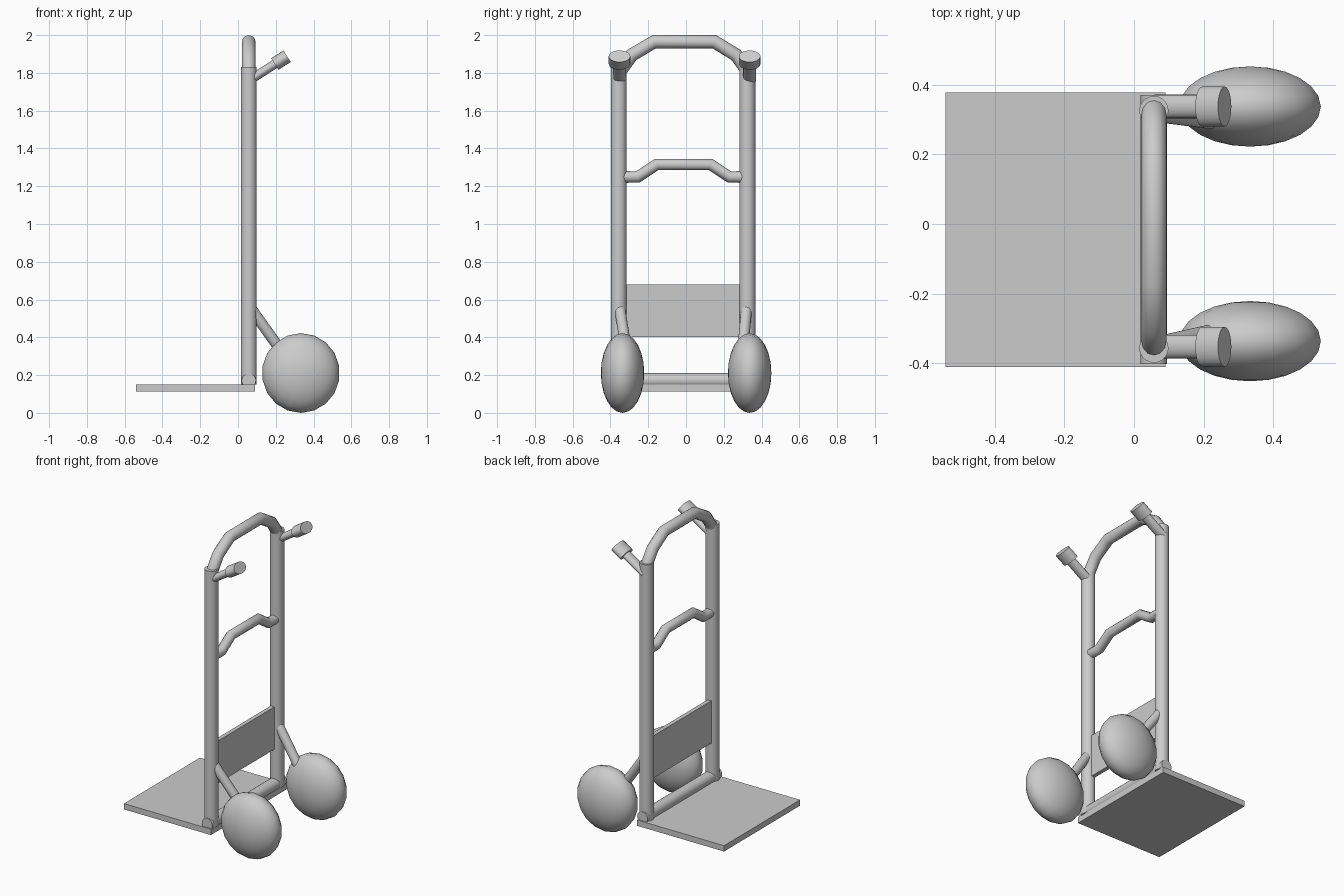
import bpy
import math
from mathutils import Vector, Matrix

cube = bpy.data.objects.get("Cube")
if cube:
    bpy.data.objects.remove(cube, do_unlink=True)

grey = bpy.data.materials.new("plain_grey")
grey.use_nodes = True
colour = (0.6, 0.6, 0.6, 1)
grey.diffuse_color = colour
grey.node_tree.nodes["Principled BSDF"].inputs["Base Color"].default_value = colour

FRAME_X = 0.057
RIGHT_Y, LEFT_Y = -0.356, 0.325   # upright centres


def finish(name, smooth=True):
    ob = bpy.context.object
    ob.name = name
    ob.data.materials.clear()
    ob.data.materials.append(grey)
    if smooth:
        bpy.ops.object.shade_smooth_by_angle(angle=math.radians(40))
    return ob


def box(name, low, high):
    low, high = Vector(low), Vector(high)
    bpy.ops.mesh.primitive_cube_add(size=1, location=(low + high) / 2)
    bpy.context.object.scale = high - low
    bpy.ops.object.transform_apply(location=False, rotation=False)
    return finish(name, False)


def rod(name, start, end, radius, side_radius=None, sides=20):
    """Cylinder between two points; side_radius widens it along y."""
    start, end = Vector(start), Vector(end)
    axis = (end - start).normalized()
    side = Vector((0, 1, 0))
    if abs(axis.y) > 0.9:
        side = Vector((1, 0, 0))
    side = (side - axis * side.dot(axis)).normalized()
    other = axis.cross(side)
    turn = Matrix((side, other, axis)).transposed().to_4x4()
    bpy.ops.mesh.primitive_cylinder_add(vertices=sides, radius=1, depth=1)
    size = Matrix.Diagonal((side_radius or radius, radius, (end - start).length, 1))
    bpy.context.object.data.transform(
        Matrix.Translation((start + end) / 2) @ turn @ size)
    return finish(name)


def bent_tube(name, points, radius):
    """Mitred tube through (y, z) points in the plane of the frame."""
    curve = bpy.data.curves.new(name, "CURVE")
    curve.dimensions = "3D"
    curve.bevel_depth = radius
    curve.bevel_resolution = 4
    curve.use_fill_caps = True
    line = curve.splines.new("POLY")
    line.points.add(len(points) - 1)
    for point, (y, z) in zip(line.points, points):
        point.co = (FRAME_X, y, z, 1)
    ob = bpy.data.objects.new(name, curve)
    bpy.context.collection.objects.link(ob)
    bpy.ops.object.select_all(action="DESELECT")
    ob.select_set(True)
    bpy.context.view_layer.objects.active = ob
    bpy.ops.object.convert(target="MESH")
    return finish(name)


# Load plate, backing panel and lower crossbar
box("toe_plate", (-0.54, -0.41, 0.112), (0.09, 0.377, 0.15))
box("back_panel", (0.038, -0.33, 0.402), (0.065, 0.30, 0.68))
rod("lower_crossbar", (FRAME_X, -0.402, 0.172), (FRAME_X, 0.37, 0.172), 0.038)

# Arched top bar and stepped middle rail
bent_tube("top_bar", [(-0.352, 1.77), (-0.348, 1.81), (-0.287, 1.895), (-0.168, 1.965),
                      (0.15, 1.965), (0.265, 1.895), (0.326, 1.81), (0.33, 1.77)], 0.036)
bent_tube("middle_rail", [(-0.33, 1.249), (-0.255, 1.249), (-0.155, 1.315),
                          (0.13, 1.315), (0.23, 1.249), (0.30, 1.249)], 0.031)

# Parts found on both sides
for label, post_y, handle_y, strut_y, wheel_y in (
        ("right", RIGHT_Y, -0.352, -0.297, -0.336),
        ("left", LEFT_Y, 0.337, 0.29, 0.337)):
    rod(label + "_upright", (FRAME_X, post_y, 0.15), (FRAME_X, post_y, 1.83), 0.042)
    rod(label + "_handle_stem", (0.06, handle_y, 1.76), (0.20, handle_y, 1.85), 0.024, 0.034)
    rod(label + "_hand_grip", (0.195, handle_y, 1.847), (0.26, handle_y, 1.888), 0.036, 0.057)
    rod(label + "_wheel_strut", (0.06, post_y * 0.99, 0.565), (0.31, strut_y, 0.214), 0.029)

    # Bulbous wheel, with its axle along y
    bpy.ops.mesh.primitive_uv_sphere_add(segments=18, ring_count=12, radius=1)
    wheel = bpy.context.object
    wheel.data.transform(Matrix.Translation((0.333, wheel_y, 0.211))
                         @ Matrix.Diagonal((0.206, 0.115, 0.211, 1))
                         @ Matrix.Rotation(math.pi / 2, 4, "X"))
    finish(label + "_wheel")
